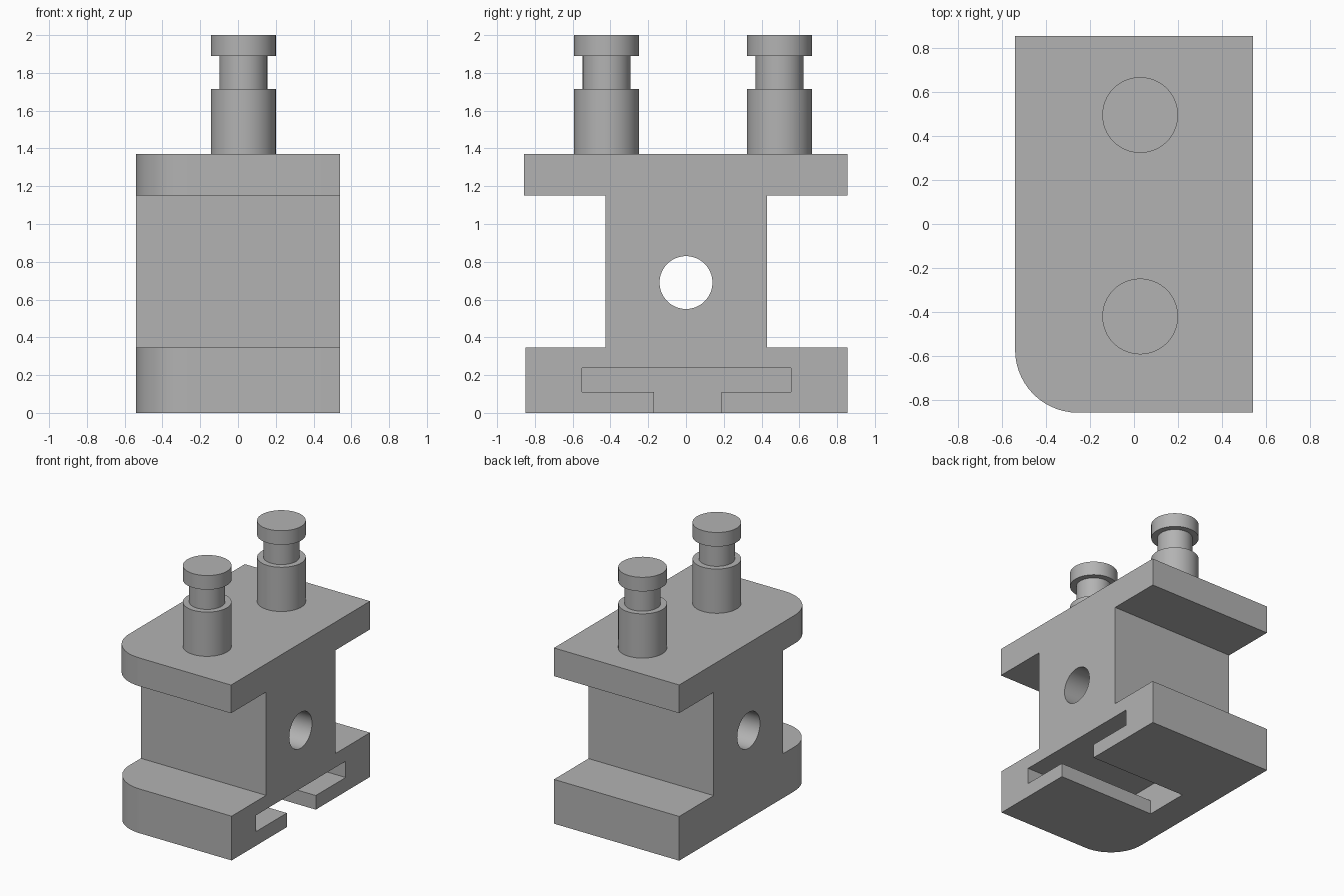
import bpy, bmesh, math
from mathutils import Matrix

cube = bpy.data.objects.get("Cube")
if cube:
    bpy.data.objects.remove(cube, do_unlink=True)

grey = bpy.data.materials.new("plain grey")
grey.use_nodes = True
grey.diffuse_color = (0.45, 0.45, 0.45, 1)
grey.node_tree.nodes["Principled BSDF"].inputs["Base Color"].default_value = grey.diffuse_color

HALF = 0.54      # half width of the body in x


def add_object(name, bm):
    bmesh.ops.recalc_face_normals(bm, faces=bm.faces)
    mesh = bpy.data.meshes.new(name)
    bm.to_mesh(mesh)
    bm.free()
    mesh.materials.append(grey)
    obj = bpy.data.objects.new(name, mesh)
    bpy.context.collection.objects.link(obj)
    return obj


def extrude_x(profile, x0, x1):
    """Extrude a (y, z) outline from x0 to x1."""
    bm = bmesh.new()
    face = bm.faces.new([bm.verts.new((x0, y, z)) for y, z in profile])
    new = bmesh.ops.extrude_face_region(bm, geom=[face])["geom"]
    verts = [v for v in new if isinstance(v, bmesh.types.BMVert)]
    bmesh.ops.translate(bm, verts=verts, vec=(x1 - x0, 0, 0))
    return bm


def smooth(obj):
    bpy.ops.object.select_all(action='DESELECT')
    obj.select_set(True)
    bpy.context.view_layer.objects.active = obj
    bpy.ops.object.shade_smooth_by_angle(angle=math.radians(30))


# Body: I-shaped section with the front right corner of both flanges rounded
section = [(-0.85, 0), (0.855, 0), (0.855, 0.345), (0.43, 0.345),
           (0.43, 1.15), (0.855, 1.15), (0.855, 1.37), (-0.857, 1.37),
           (-0.857, 1.15), (-0.425, 1.15), (-0.425, 0.345), (-0.85, 0.345)]
bm = extrude_x(section, -HALF, HALF)
corners = [e for e in bm.edges
           if all(v.co.x < 0 and v.co.y < -0.8 for v in e.verts)]
bmesh.ops.bevel(bm, geom=corners, offset=0.285, segments=14, profile=0.5, affect='EDGES')
body = add_object("body", bm)

# Cutters: blind T-slot from the left side, and a cross hole
t_slot = [(-0.17, -0.1), (0.187, -0.1), (0.187, 0.11), (0.555, 0.11),
          (0.555, 0.237), (-0.55, 0.237), (-0.55, 0.11), (-0.17, 0.11)]
slot_cutter = add_object("slot_cutter", extrude_x(t_slot, -0.3, HALF + 0.1))

bm = bmesh.new()
bmesh.ops.create_cone(bm, cap_ends=True, segments=64, radius1=0.14, radius2=0.14, depth=2,
                      matrix=Matrix.Translation((0, 0, 0.69)) @ Matrix.Rotation(math.pi / 2, 4, 'Y'))
hole_cutter = add_object("hole_cutter", bm)

for cutter in (slot_cutter, hole_cutter):
    cut = body.modifiers.new(cutter.name, 'BOOLEAN')
    cut.object = cutter
    cut.operation = 'DIFFERENCE'
    cut.solver = 'EXACT'

# Apply the cuts, then remove the cutters
bpy.context.view_layer.update()
evaluated = body.evaluated_get(bpy.context.evaluated_depsgraph_get())
mesh = bpy.data.meshes.new_from_object(evaluated)
body.modifiers.clear()
body.data = mesh
for cutter in (slot_cutter, hole_cutter):
    bpy.data.objects.remove(cutter, do_unlink=True)
smooth(body)


# Grooved pegs: a lathed profile of (radius, height)
def peg(name, x, y):
    bm = bmesh.new()
    profile = [(0, 1.37), (0.172, 1.37), (0.172, 1.715), (0.127, 1.715),
               (0.127, 1.89), (0.172, 1.89), (0.172, 2), (0, 2)]
    verts = [bm.verts.new((r, 0, z)) for r, z in profile]
    edges = [bm.edges.new(pair) for pair in zip(verts, verts[1:])]
    bmesh.ops.spin(bm, geom=verts + edges, axis=(0, 0, 1), cent=(0, 0, 0),
                   angle=math.tau, steps=64)
    bmesh.ops.remove_doubles(bm, verts=bm.verts, dist=0.0005)
    bmesh.ops.translate(bm, verts=bm.verts, vec=(x, y, 0))
    smooth(add_object(name, bm))


peg("front_peg", 0.028, -0.42)
peg("back_peg", 0.028, 0.495)
